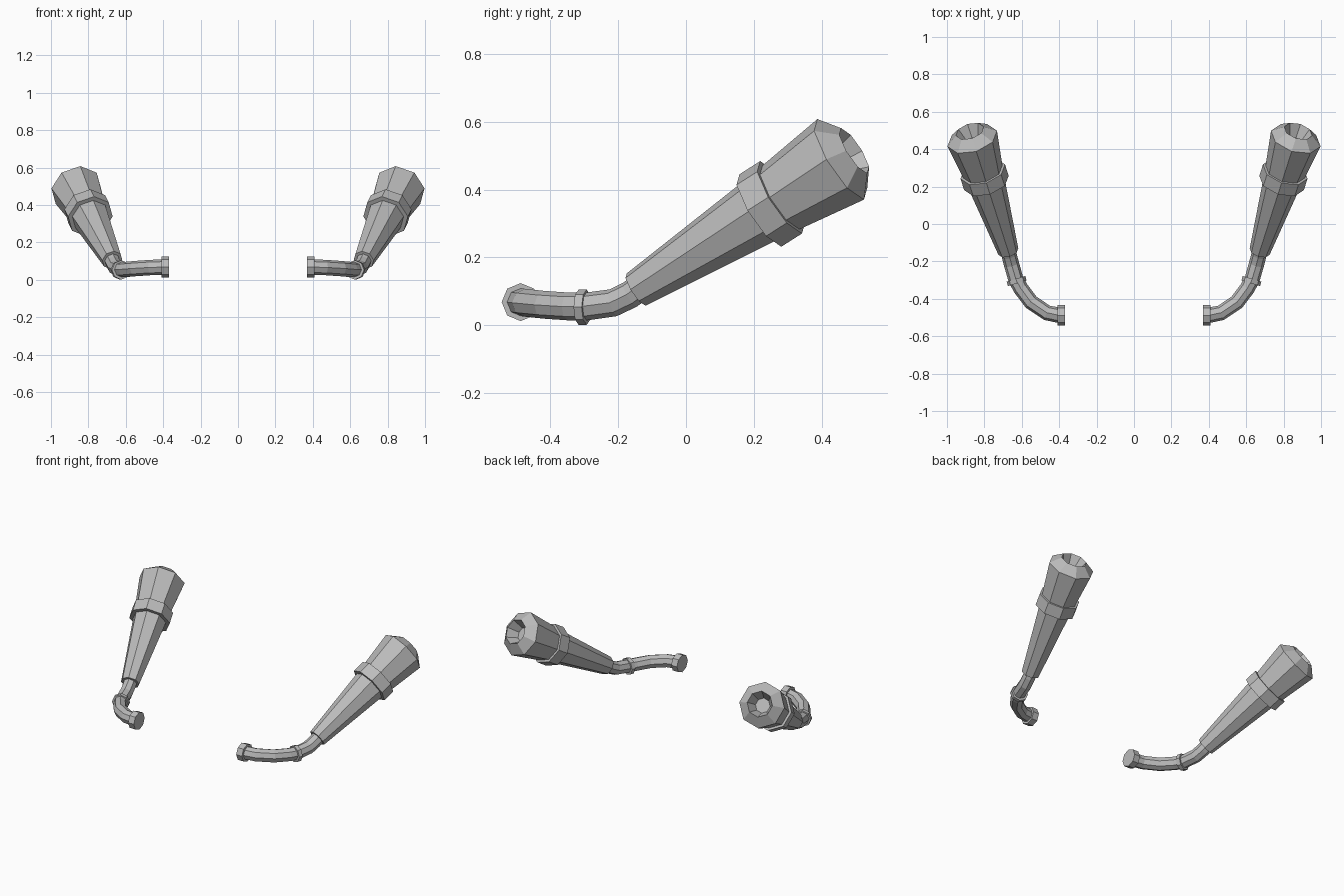
import bpy
import bmesh
from math import cos, sin, pi
from mathutils import Vector

cube = bpy.data.objects.get("Cube")
if cube:
    bpy.data.objects.remove(cube, do_unlink=True)

steel = bpy.data.materials.new("grey_steel")
steel.use_nodes = True
grey = (0.5, 0.5, 0.5, 1)
steel.diffuse_color = grey
steel.node_tree.nodes["Principled BSDF"].inputs["Base Color"].default_value = grey

SIDES = 8
UP = Vector((0, 0, 1))


def sweep(name, points, radii, tangents):
    """Octagonal tube through the points, capped, mirrored to both sides."""
    bm = bmesh.new()
    rings = []
    for p, r, t in zip(points, radii, tangents):
        side = t.cross(UP).normalized()
        top = side.cross(t).normalized()
        angles = [2 * pi * i / SIDES for i in range(SIDES)]
        rings.append([bm.verts.new(p + r * (side * cos(a) + top * sin(a))) for a in angles])
    for a, b in zip(rings, rings[1:]):
        for i in range(SIDES):
            j = (i + 1) % SIDES
            bm.faces.new((a[i], a[j], b[j], b[i]))
    bm.faces.new(rings[0])
    bm.faces.new(rings[-1])
    bmesh.ops.recalc_face_normals(bm, faces=bm.faces)
    mesh = bpy.data.meshes.new(name)
    bm.to_mesh(mesh)
    bm.free()
    mesh.materials.append(steel)
    obj = bpy.data.objects.new(name, mesh)
    bpy.context.collection.objects.link(obj)
    mirror = obj.modifiers.new("both_sides", "MIRROR")
    mirror.use_axis[0] = True
    mirror.use_mirror_merge = False
    return obj


def lathe(name, start, direction, profile):
    """Straight part turned about an axis; profile is (distance, radius)."""
    d = direction.normalized()
    return sweep(name, [start + d * s for s, r in profile],
                 [r for s, r in profile], [d] * len(profile))


# Silencer: tapered cone, collar and flared barrel with a hollow mouth
base = Vector((0.672, -0.147, 0.105))
mouth = Vector((0.878, 0.497, 0.515))
axis = mouth - base
lathe("silencer_cone", base, axis, [(0, 0.056), (0.47, 0.103)])
lathe("silencer_collar", base, axis, [(0.45, 0.125), (0.525, 0.125)])
lathe("silencer_barrel", base, axis,
      [(0.5, 0.107), (0.741, 0.139), (0.79, 0.078), (0.72, 0.045)])

# Bent header pipe
path = [Vector(p) for p in (
    (0.40, -0.488, 0.068), (0.465, -0.475, 0.066), (0.55, -0.418, 0.06),
    (0.605, -0.345, 0.055), (0.632, -0.295, 0.055), (0.655, -0.215, 0.066),
    (0.668, -0.165, 0.09), (0.678, -0.13, 0.116))]
tangents = []
for i in range(len(path)):
    before = path[i] - path[max(i - 1, 0)]
    after = path[min(i + 1, len(path) - 1)] - path[i]
    tangents.append((before.normalized() + after.normalized()).normalized())
sweep("header_pipe", path, [0.041] * len(path), tangents)

# Clamp ring on the pipe and mounting flange at its inner end
lathe("pipe_clamp", Vector((0.624, -0.317, 0.053)), Vector((0.3, 1, 0)),
      [(0, 0.052), (0.025, 0.052)])
lathe("end_flange", Vector((0.368, -0.488, 0.068)), Vector((1, 0, 0)),
      [(0, 0.056), (0.041, 0.056)])
